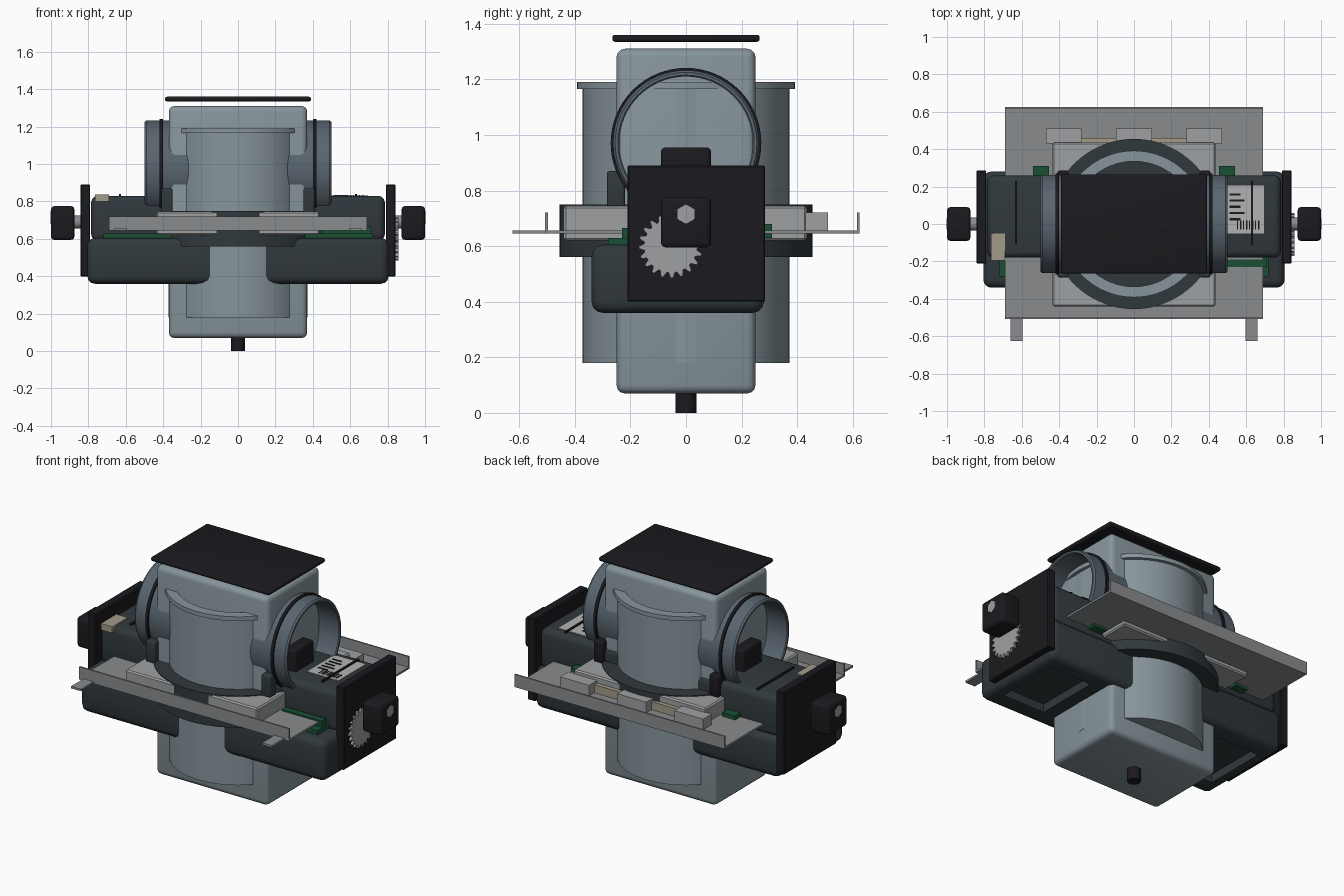
import bpy, bmesh, math
from mathutils import Matrix

if "Cube" in bpy.data.objects:
    bpy.data.objects.remove(bpy.data.objects["Cube"])


def mat(name, *rgb):
    m = bpy.data.materials.new(name)
    m.diffuse_color = (*rgb, 1)
    m.use_nodes = True
    m.node_tree.nodes["Principled BSDF"].inputs["Base Color"].default_value = m.diffuse_color
    return m


SHELL = mat("blue_grey_shell", 0.24, 0.30, 0.33)
COLLAR = mat("slate_collar", 0.10, 0.13, 0.16)
DARK = mat("dark_housing", 0.03, 0.04, 0.045)
BLACK = mat("black_plastic", 0.011, 0.010, 0.013)
METAL = mat("grey_metal", 0.25, 0.26, 0.27)
LIGHT = mat("light_metal", 0.34, 0.35, 0.36)
GREEN = mat("green_board", 0.01, 0.08, 0.035)
BEIGE = mat("beige_part", 0.36, 0.33, 0.25)
PAPER = mat("label_paper", 0.45, 0.45, 0.45)


def finish(name, bm, m):
    bmesh.ops.recalc_face_normals(bm, faces=bm.faces)
    me = bpy.data.meshes.new(name)
    bm.to_mesh(me)
    bm.free()
    if m:
        me.materials.append(m)
    ob = bpy.data.objects.new(name, me)
    bpy.context.collection.objects.link(ob)
    return ob


def box(name, x, y, z, m, bevel=0.0, seg=3, keep_top=False):
    """Box from (min, max) ranges, optionally with a sharp top rim."""
    bm = bmesh.new()
    bmesh.ops.create_cube(bm, size=1)
    for v in bm.verts:
        for i, (a, b) in enumerate((x, y, z)):
            v.co[i] = a if v.co[i] < 0 else b
    if bevel:
        edges = [e for e in bm.edges
                 if not (keep_top and all(v.co.z == z[1] for v in e.verts))]
        bmesh.ops.bevel(bm, geom=edges, offset=bevel, segments=seg,
                        profile=0.5, affect='EDGES')
    return finish(name, bm, m)


def pair(name, x, *args, **kw):
    """Box on the right and its mirror on the left."""
    return (box("right_" + name, x, *args, **kw),
            box("left_" + name, (-x[1], -x[0]), *args, **kw))


def lathe(name, profile, m, n=64, along_x=0, centre=(0, 0, 0)):
    """Revolve a closed (radius, height) profile about z, or about +x / -x."""
    bm = bmesh.new()
    rings = []
    for k in range(n):
        a = 2 * math.pi * k / n
        rings.append([bm.verts.new((r * math.cos(a), r * math.sin(a), h))
                      for r, h in profile])
    p = len(profile)
    for k in range(n):
        A, B = rings[k], rings[(k + 1) % n]
        for i in range(p):
            j = (i + 1) % p
            bm.faces.new((A[i], B[i], B[j], A[j]))
    bmesh.ops.remove_doubles(bm, verts=bm.verts, dist=1e-5)
    if along_x:
        bm.transform(Matrix.Rotation(along_x * math.pi / 2, 4, 'Y'))
    bm.transform(Matrix.Translation(centre))
    return finish(name, bm, m)


def rod(name, r, a, b, m, n=32, **kw):
    return lathe(name, [(0, a), (r, a), (r, b), (0, b)], m, n, **kw)


# Central body, lid and foot
box("main_body", (-.37, .37), (-.25, .25), (.07, 1.31), SHELL, .03)
box("top_lid", (-.39, .39), (-.265, .265), (1.335, 1.36), BLACK, .01)
rod("foot_peg", .037, 0, .08, BLACK)

# Upright barrel with a flanged, open top
lathe("upright_barrel", [(0, .18), (.372, .18), (.372, 1.165), (.392, 1.165),
                         (.392, 1.19), (.335, 1.19), (.335, 1.06), (0, 1.06)], SHELL)
rod("barrel_inner_floor", .336, 1.05, 1.065, DARK, 64)
lathe("waist_ring", [(.36, .56), (.455, .56), (.455, .75), (.36, .75)], DARK)

# Horizontal tube with open collars at both ends
AX = (0, 0, .97)
rod("cross_tube", .2625, -.365, .365, COLLAR, 64, along_x=1, centre=AX)
for s, side in ((1, "right"), (-1, "left")):
    lathe(side + "_collar", [(.24, .36), (.2625, .36), (.2625, .49), (.255, .50),
                             (.245, .50), (.24, .495)], COLLAR, along_x=s, centre=AX)
    lathe(side + "_collar_band", [(.25, .402), (.271, .402), (.271, .42), (.25, .42)],
          BLACK, along_x=s, centre=AX)
pair("collar_block", (.36, .44), (-.09, .09), (.75, .955), BLACK, .015)
pair("front_latch", (.35, .41), (-.285, -.22), (.74, .87), DARK, .01)
pair("rear_latch", (.35, .41), (.22, .285), (.74, .87), BLACK, .01)

# Lower housing with recesses underneath
housing = box("lower_housing", (-.805, .805), (-.34, .28), (.36, .605), DARK, .04,
              keep_top=True)
for cutter in pair("recess_cutter", (.45, .73), (-.22, .17), (.30, .41), None):
    mod = housing.modifiers.new("recess", 'BOOLEAN')
    mod.operation = 'DIFFERENCE'
    mod.solver = 'EXACT'
    mod.object = cutter
    cutter.hide_render = True
    cutter.hide_set(True)

# Upper arm and its surface details
box("upper_arm", (-.785, .785), (-.18, .26), (.59, .83), DARK, .035)
pair("arm_rib", (.625, .637), (-.11, .23), (.82, .84), BLACK)
box("arm_label", (.49, .695), (-.05, .205), (.825, .833), PAPER)
for i in range(5):
    box(f"label_stripe_{i}", (.51, .57 + .02 * (i % 2)), (.02 + .033 * i, .032 + .033 * i),
        (.83, .835), BLACK)
for i in range(8):
    w = .006 + .004 * (i % 2)
    box(f"label_bar_{i}", (.55 + .016 * i, .55 + .016 * i + w), (-.03, .02), (.83, .835), BLACK)
box("arm_beige_tag", (-.765, -.69), (-.195, -.05), (.80, .838), BEIGE)

# Circuit board
box("circuit_board", (-.72, .72), (-.28, .25), (.605, .63), GREEN)
pair("board_tab", (.455, .54), (.25, .31), (.63, .68), GREEN)
box("board_edge_strip", (.45, .71), (-.23, -.19), (.63, .665), GREEN)

# Thin tray with folded lips, feet and blocks
box("tray_plate", (-.69, .69), (-.50, .625), (.645, .657), METAL)
box("tray_front_lip", (-.69, .69), (-.507, -.497), (.645, .72), METAL)
box("tray_rear_lip", (-.69, .69), (.615, .625), (.645, .72), METAL)
pair("tray_front_tab", (.595, .66), (-.625, -.50), (.645, .657), METAL)
box("tray_centre_plate", (-.435, .435), (-.44, .435), (.62, .745), LIGHT, .008, 1)
for i, x in enumerate((-.375, 0, .375)):
    box(f"tray_rear_block_{i}", (x - .095, x + .095), (.43, .51), (.65, .72), LIGHT)
box("tray_beige_strip", (-.32, .32), (.43, .46), (.65, .705), BEIGE)

# End plates with knobs
pair("end_plate", (.79, .843), (-.21, .285), (.40, .89), BLACK, .005, 1)
pair("knob", (.875, 1.0), (-.09, .09), (.595, .775), BLACK, .018)
for s, side in ((1, "right"), (-1, "left")):
    rod(side + "_knob_shaft", .035, .83, .89, METAL, 24, along_x=s, centre=(0, 0, .69))
    rod(side + "_knob_nut", .035, .98, 1.0015, LIGHT, 6, along_x=s, centre=(0, 0, .715))

# Toothed wheel on the right end plate
bm = bmesh.new()
ring = []
TEETH = 20
for k in range(TEETH * 4):
    a = 2 * math.pi * k / (TEETH * 4)
    r = .115 if k % 4 < 2 else .096
    ring.append(bm.verts.new((.835, -.055 + r * math.cos(a), .60 + r * math.sin(a))))
face = bm.faces.new(ring)
ext = bmesh.ops.extrude_face_region(bm, geom=[face])
bmesh.ops.translate(bm, vec=(.022, 0, 0),
                    verts=[g for g in ext["geom"] if isinstance(g, bmesh.types.BMVert)])
finish("right_toothed_wheel", bm, LIGHT)

# Smooth the curved surfaces while keeping edges sharp
for ob in bpy.context.scene.objects:
    if not ob.hide_render:
        ob.select_set(True)
        bpy.context.view_layer.objects.active = ob
bpy.ops.object.shade_smooth_by_angle(angle=math.radians(30))
